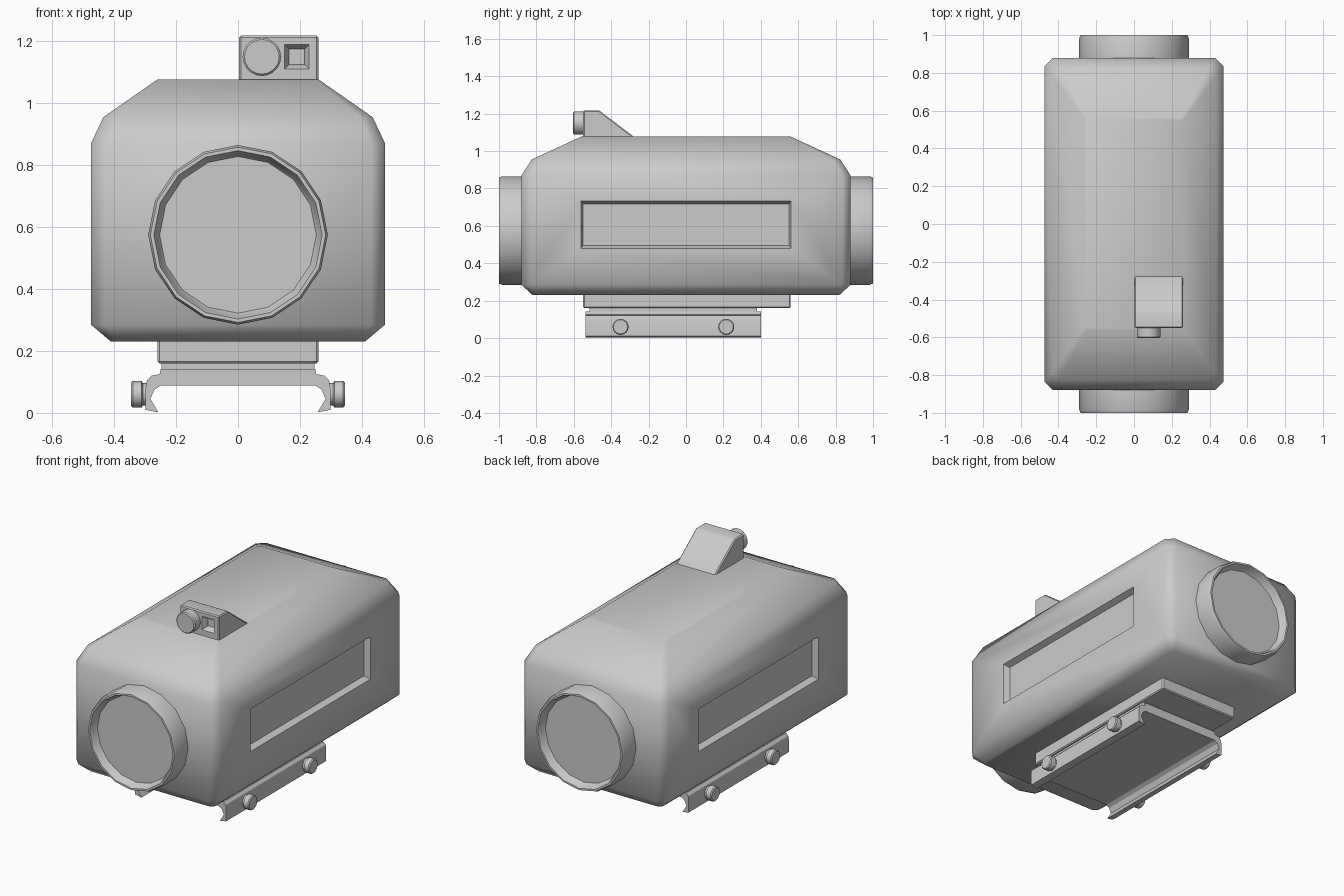
import bpy, bmesh, math
from mathutils import Vector

if "Cube" in bpy.data.objects:
    bpy.data.objects.remove(bpy.data.objects["Cube"])


def loft(name, rings, angle=35, bevel=0):
    """Skin equal-length point rings and cap both ends."""
    bm = bmesh.new()
    vs = [[bm.verts.new(p) for p in r] for r in rings]
    n = len(vs[0])
    for a, b in zip(vs, vs[1:]):
        for i in range(n):
            j = (i + 1) % n
            bm.faces.new((a[i], a[j], b[j], b[i]))
    bm.faces.new(vs[0])
    bm.faces.new(vs[-1])
    bmesh.ops.recalc_face_normals(bm, faces=bm.faces)
    me = bpy.data.meshes.new(name)
    bm.to_mesh(me)
    bm.free()
    ob = bpy.data.objects.new(name, me)
    bpy.context.collection.objects.link(ob)
    if bevel:
        m = ob.modifiers.new("bevel", 'BEVEL')
        m.width, m.segments, m.limit_method = bevel, 1, 'ANGLE'
        apply(ob, m)
    smooth(ob, angle)
    return ob


def select(ob):
    bpy.ops.object.select_all(action='DESELECT')
    ob.select_set(True)
    bpy.context.view_layer.objects.active = ob


def apply(ob, m):
    select(ob)
    bpy.ops.object.modifier_apply(modifier=m.name)


def smooth(ob, angle):
    select(ob)
    bpy.ops.object.shade_smooth_by_angle(angle=math.radians(angle))


def cut(ob, cutter, angle):
    m = ob.modifiers.new("cut", 'BOOLEAN')
    m.operation, m.solver, m.object = 'DIFFERENCE', 'EXACT', cutter
    apply(ob, m)
    bpy.data.objects.remove(cutter)
    smooth(ob, angle)


def lathe(name, profile, centre, axis, n=16, angle=35):
    """Turn (radius, distance) pairs about a direction."""
    ax = Vector(axis)
    u = Vector((0, 0, 1))
    v = ax.cross(u)
    c = Vector(centre)
    return loft(name, [[c + ax * d + (u * math.cos(t) + v * math.sin(t)) * r
                        for t in (2 * math.pi * i / n for i in range(n))]
                       for r, d in profile], angle)


def octagon(z, hx, hy, c):
    q = [(hx, -hy + c), (hx, hy - c), (hx - c, hy), (-hx + c, hy),
         (-hx, hy - c), (-hx, -hy + c), (-hx + c, -hy), (hx - c, -hy)]
    return [(x, y, z) for x, y in q]


def rect_x(x, y, z0, z1):
    return [(x, -y, z0), (x, y, z0), (x, y, z1), (x, -y, z1)]


def square_y(y, cx, cz, h):
    return [(cx + a * h, y, cz + b * h) for a, b in ((-1, -1), (1, -1), (1, 1), (-1, 1))]


# main housing
body = loft("housing", [octagon(.23, .41, .82, .02), octagon(.285, .475, .88, .045),
                        octagon(.87, .475, .88, .045), octagon(.955, .435, .825, .04),
                        octagon(1.077, .26, .56, .01)], 50)

# recessed side panels
for s in (1, -1):
    c = loft("panel_cutter", [rect_x(s * .44, .55, .495, .718), rect_x(s * .475, .562, .48, .732),
                              rect_x(s * .55, .562, .48, .732)])
    c.hide_render = True
    cut(body, c, 50)

# lens rings with recessed glass at both ends
for s, name in ((-1, "front_lens"), (1, "rear_lens")):
    lathe(name, [(.29, .86), (.29, .982), (.283, 1.0), (.272, 1.0), (.265, .985),
                 (.26, .965), (.253, .955)], (0, 0, .575), (0, s, 0))

# wedge-shaped sensor on top
side = [(-.55, 1.04), (-.55, 1.218), (-.465, 1.218), (-.27, 1.07), (-.27, 1.04)]
sensor = loft("top_sensor", [[(x, y, z) for y, z in side] for x in (.003, .26)], 30, .006)
window = loft("window_cutter", [square_y(-.58, .19, 1.15, .04), square_y(-.55, .19, 1.15, .04),
                                square_y(-.535, .19, 1.15, .03), square_y(-.515, .19, 1.15, .025)])
window.hide_render = True
cut(sensor, window, 30)
lathe("sensor_knob", [(.062, -.02), (.062, .048), (.056, .054)],
      (.077, -.55, 1.15), (0, -1, 0), 20)

# mounting plate under the housing
loft("mount_plate", [[(x, y, z) for x, y in ((-.26, -.55), (.26, -.55), (.26, .56), (-.26, .56))]
                     for z in (.16, .25)], 30, .006)
loft("mount_neck", [[(x, y, z) for x, y in ((-.247, -.515), (.247, -.515), (.247, .38), (-.247, .38))]
                    for z in (.11, .17)], 30)

# rail clamp with hooked claws
half = [(.25, .142), (.253, .125), (.28, .12), (.294, .105), (.298, .085), (.298, .01),
        (.257, .002), (.283, .045), (.27, .075), (.25, .088)]
outline = half + [(-x, z) for x, z in reversed(half)]
loft("rail_clamp", [[(x, y, z) for x, z in outline] for y in (-.537, .4)], 30)

# clamp bolts
for s in (1, -1):
    for y in (-.35, .215):
        lathe("clamp_bolt", [(.036, -.01), (.036, .012), (.043, .016), (.043, .044), (.038, .05)],
              (s * .295, y, .06), (s, 0, 0))
